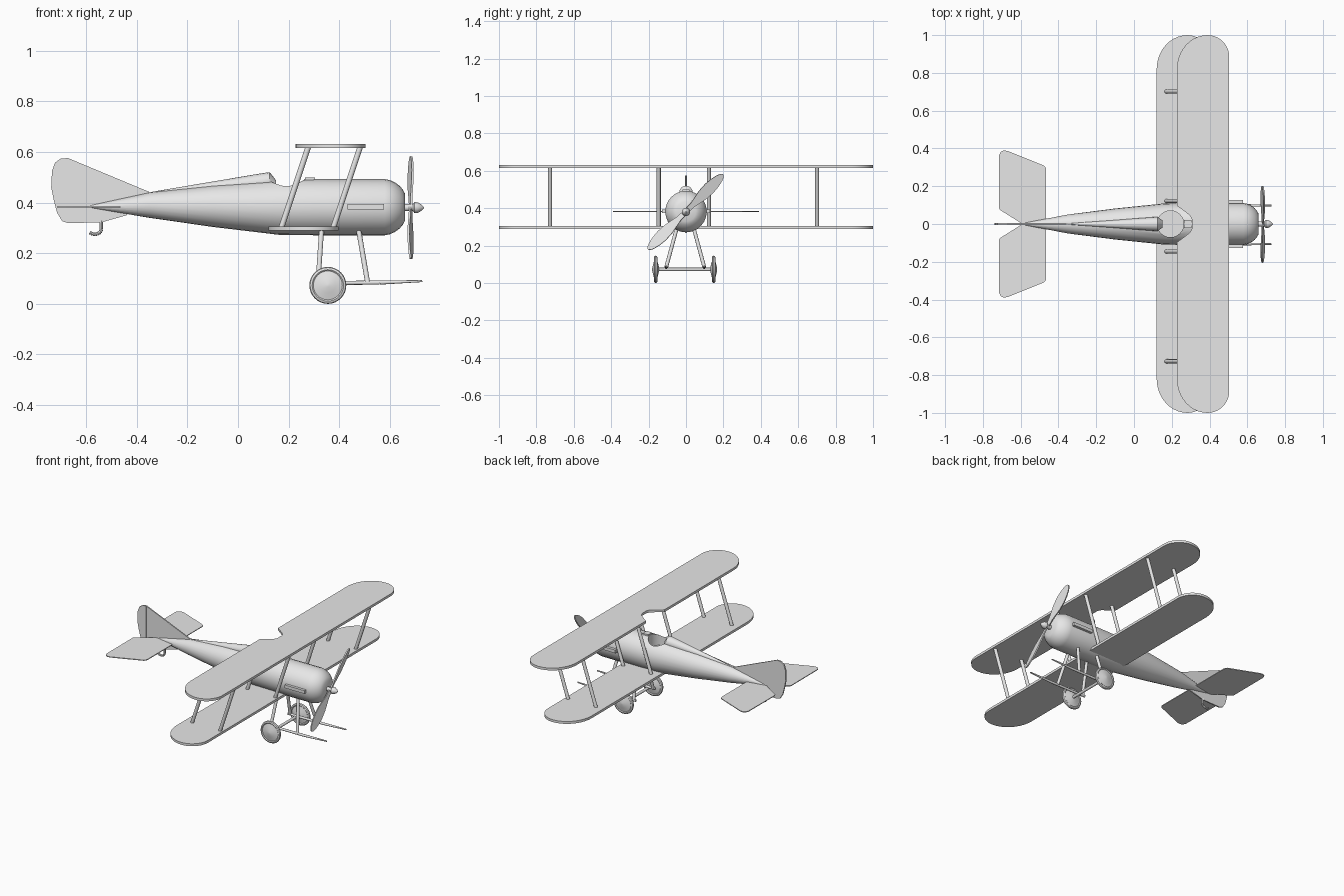
import bpy, bmesh
from math import pi, cos, sin, radians
from mathutils import Matrix, Vector

cube = bpy.data.objects.get("Cube")
if cube:
    bpy.data.objects.remove(cube, do_unlink=True)

grey = bpy.data.materials.new("plain_grey")
grey.use_nodes = True
grey.diffuse_color = (0.8, 0.8, 0.8, 1)
grey.node_tree.nodes["Principled BSDF"].inputs["Base Color"].default_value = (0.8, 0.8, 0.8, 1)


def finish(name, bm, matrix=None, smooth=True):
    """Turn a bmesh into a named, coloured object."""
    if matrix:
        bm.transform(matrix)
    bmesh.ops.recalc_face_normals(bm, faces=bm.faces)
    mesh = bpy.data.meshes.new(name)
    bm.to_mesh(mesh)
    bm.free()
    mesh.materials.append(grey)
    obj = bpy.data.objects.new(name, mesh)
    bpy.context.collection.objects.link(obj)
    if smooth:
        shade(obj)
    return obj


def shade(obj):
    bpy.ops.object.select_all(action="DESELECT")
    obj.select_set(True)
    bpy.context.view_layer.objects.active = obj
    bpy.ops.object.shade_smooth_by_angle(angle=radians(32))


def loft(name, rings, sides=24, matrix=None):
    """Round body along x; each ring is (x, centre z, radius)."""
    bm = bmesh.new()
    loops = []
    for x, z, r in rings:
        loops.append([bm.verts.new((x, r * cos(2 * pi * i / sides), z + r * sin(2 * pi * i / sides)))
                      for i in range(sides)])
    for a, b in zip(loops, loops[1:]):
        for i in range(sides):
            j = (i + 1) % sides
            bm.faces.new((a[i], a[j], b[j], b[i]))
    bm.faces.new(loops[0])
    bm.faces.new(loops[-1])
    return finish(name, bm, matrix)


def plate(name, outline, thickness, matrix=None):
    """Flat outline in xy, thickened evenly about z = 0."""
    bm = bmesh.new()
    face = bm.faces.new([bm.verts.new((x, y, -thickness / 2)) for x, y in outline])
    top = bmesh.ops.extrude_face_region(bm, geom=[face])["geom"]
    bmesh.ops.translate(bm, vec=(0, 0, thickness),
                        verts=[v for v in top if isinstance(v, bmesh.types.BMVert)])
    return finish(name, bm, matrix)


def rod(name, a, b, r1, r2=None, sides=12):
    a, b = Vector(a), Vector(b)
    bm = bmesh.new()
    bmesh.ops.create_cone(bm, cap_ends=True, segments=sides, radius1=r1,
                          radius2=r1 if r2 is None else r2, depth=(b - a).length)
    turn = (b - a).to_track_quat("Z", "Y").to_matrix().to_4x4()
    return finish(name, bm, Matrix.Translation((a + b) / 2) @ turn)


def box(name, low, high):
    low, high = Vector(low), Vector(high)
    bm = bmesh.new()
    bmesh.ops.create_cube(bm, size=1)
    return finish(name, bm, Matrix.Translation((low + high) / 2) @ Matrix.Diagonal((*(high - low), 1)), False)


def mirrored(half):
    return half + [(x, -y) for x, y in reversed(half)]


def arc(cx, cy, rx, ry, start, end, steps=10):
    return [(cx + rx * cos(radians(start + (end - start) * i / steps)),
             cy + ry * sin(radians(start + (end - start) * i / steps))) for i in range(steps + 1)]


# Fuselage with the cockpit opening
MID = 0.382
fuselage = loft("fuselage", [(-0.6, 0.384, 0.002), (-0.35, 0.39, 0.05), (-0.1, 0.386, 0.082),
                             (0.16, MID, 0.109), (0.3, MID, 0.111), (0.58, MID, 0.111),
                             (0.6, MID, 0.107), (0.62, MID, 0.098), (0.638, MID, 0.085),
                             (0.651, MID, 0.07), (0.66, MID, 0.053)])
cutter = rod("cockpit_cutter", (0.193, 0, 0.41), (0.193, 0, 0.7), 0.07, sides=32)
cutter.hide_render = True
cut = fuselage.modifiers.new("cockpit", "BOOLEAN")
cut.operation, cut.object, cut.solver = "DIFFERENCE", cutter, "EXACT"
bpy.ops.object.select_all(action="DESELECT")
bpy.context.view_layer.objects.active = fuselage
bpy.ops.object.modifier_apply(modifier=cut.name)
bpy.data.objects.remove(cutter, do_unlink=True)
shade(fuselage)

# Headrest fairing and small windscreen
loft("headrest_fairing", [(-0.35, 0.438, 0.003), (0.1, 0.481, 0.036), (0.125, 0.483, 0.037),
                          (0.135, 0.478, 0.03), (0.15, 0.468, 0.02)], 16)
box("windscreen", (0.265, -0.02, 0.48), (0.305, 0.02, 0.5))


# Wings
def wing(name, back, front, z, notch):
    tip = front - 0.115
    half = arc(tip, 0.885, front - tip, 0.115, 0, 90)
    half += arc(tip, 0.82, tip - back, 0.18, 90, 180)[1:]
    if notch:
        half += [(back, 0.097), (back + 0.04, 0.068), (back + 0.068, 0.046), (back + 0.08, 0.025)]
    plate(name, mirrored(half), 0.016, Matrix.Translation((0, 0, z)))


wing("upper_wing", 0.227, 0.504, 0.624, True)
wing("lower_wing", 0.12, 0.398, 0.297, False)

# Wing struts
for y in (-0.727, -0.146, 0.122, 0.701):
    for label, x in (("rear", 0.17), ("front", 0.375)):
        rod(label + "_wing_strut", (x, y, 0.297), (x + 0.109, y, 0.624), 0.011)

# Fin, rudder and stabiliser
upright = Matrix.Rotation(pi / 2, 4, "X")
plate("fin", [(-0.672, 0.576), (-0.35, 0.442), (-0.4, 0.39), (-0.44, 0.35), (-0.54, 0.322),
              (-0.672, 0.319)], 0.008, upright)
plate("rudder", [(-0.672, 0.576), (-0.672, 0.319), (-0.695, 0.327), (-0.715, 0.36), (-0.728, 0.41),
                 (-0.738, 0.46), (-0.735, 0.525), (-0.723, 0.558), (-0.7, 0.574)], 0.01, upright)
tail = [(-0.465, 0.02), (-0.465, 0.285), (-0.468, 0.3), (-0.478, 0.31), (-0.67, 0.387), (-0.69, 0.389),
        (-0.706, 0.381), (-0.714, 0.365), (-0.715, 0.085), (-0.71, 0.075), (-0.6, 0.006)]
plate("stabiliser", mirrored(tail), 0.005, Matrix.Translation((0, 0, 0.383)))

# Tail hook
path = [(-0.54, 0.33), (-0.54, 0.295)] + arc(-0.566, 0.295, 0.026, 0.02, 0, -140, 8)[1:]
for (ax, az), (bx, bz) in zip(path, path[1:]):
    rod("tail_hook", (ax, 0, az), (bx, 0, bz), 0.007, sides=8)

# Propeller and spinner
loft("propeller_shaft", [(0.65, 0.38, 0.014), (0.7, 0.38, 0.014)], 12)
loft("spinner", [(0.692, 0.38, 0.015), (0.698, 0.38, 0.022), (0.71, 0.38, 0.021),
                 (0.725, 0.38, 0.012), (0.735, 0.38, 0.002)], 16)
side = [(0.0, 0.012), (0.05, 0.014), (0.09, 0.022), (0.13, 0.03), (0.18, 0.033), (0.22, 0.029),
        (0.255, 0.021), (0.275, 0.012), (0.283, 0.003)]
for turn in (0, pi):
    place = (Matrix.Translation((0.682, -0.002, 0.38)) @ Matrix.Rotation(turn - pi / 4, 4, "X")
             @ Matrix.Rotation(radians(15), 4, "Z") @ Matrix.Rotation(-pi / 2, 4, "Y"))
    plate("propeller_blade", mirrored(side), 0.008, place)

# Engine side pipes, undercarriage legs, skids and wheels
wheel = [(-0.019, 0.006), (-0.013, 0.03), (-0.006, 0.057), (-0.01, 0.062), (-0.007, 0.07), (0, 0.073),
         (0.007, 0.07), (0.01, 0.062), (0.006, 0.057), (0.013, 0.03), (0.019, 0.006)]
for s, label in ((1, "left_"), (-1, "right_")):
    edges = sorted((s * 0.1, s * 0.127))
    box(label + "side_pipe", (0.432, edges[0], 0.373), (0.577, edges[1], 0.394))
    c = -0.004
    rod(label + "rear_leg", (0.316, c + s * 0.102, 0.082), (0.33, c + s * 0.046, 0.29), 0.01)
    rod(label + "front_leg", (0.512, c + s * 0.102, 0.084), (0.477, c + s * 0.046, 0.29), 0.01)
    rod(label + "skid", (0.3, c + s * 0.102, 0.082), (0.56, c + s * 0.102, 0.084), 0.008)
    rod(label + "skid_tip", (0.56, c + s * 0.102, 0.084), (0.728, c + s * 0.102, 0.09), 0.008, 0.004)
    loft(label + "wheel", [(t, 0, r) for t, r in wheel], 32,
         Matrix.Translation((0.355, -0.007 + s * 0.155, 0.073)) @ Matrix.Rotation(pi / 2, 4, "Z"))
rod("axle", (0.355, -0.16, 0.073), (0.355, 0.148, 0.073), 0.009)
